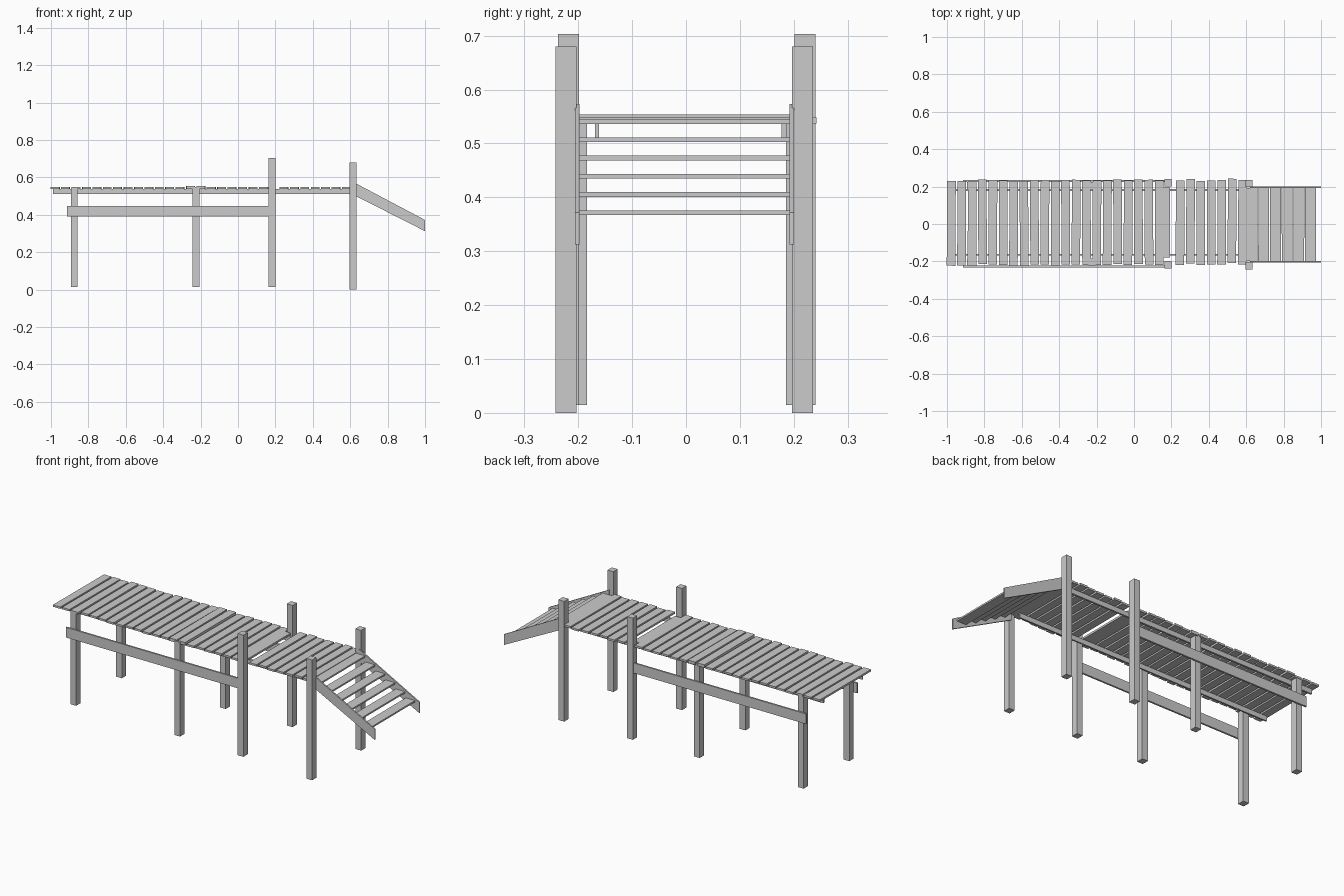
import bpy, bmesh, math, random
from mathutils import Matrix

if "Cube" in bpy.data.objects:
    bpy.data.objects.remove(bpy.data.objects["Cube"])

random.seed(4)


def box(name, x, y, z, yaw=0.0):
    """Axis-aligned box from (min, max) ranges, optionally turned about z."""
    size = [b - a for a, b in (x, y, z)]
    mid = [(a + b) / 2 for a, b in (x, y, z)]
    bm = bmesh.new()
    bmesh.ops.create_cube(bm, size=1, matrix=Matrix.Diagonal((*size, 1)))
    me = bpy.data.meshes.new(name)
    bm.to_mesh(me)
    bm.free()
    ob = bpy.data.objects.new(name, me)
    ob.location = mid
    ob.rotation_euler.z = yaw
    bpy.context.collection.objects.link(ob)
    return ob


def side_board(name, profile, y0, y1):
    """Extrude an x-z profile between two y values."""
    bm = bmesh.new()
    face = bm.faces.new([bm.verts.new((x, y0, z)) for x, z in profile])
    ext = bmesh.ops.extrude_face_region(bm, geom=[face])
    for v in ext["geom"]:
        if isinstance(v, bmesh.types.BMVert):
            v.co.y = y1
    bmesh.ops.recalc_face_normals(bm, faces=bm.faces)
    me = bpy.data.meshes.new(name)
    bm.to_mesh(me)
    bm.free()
    ob = bpy.data.objects.new(name, me)
    bpy.context.collection.objects.link(ob)
    return ob


# Posts: centre x, front centre y, back centre y, bottom, top
posts = [
    ("end_post", -0.875, -0.203, 0.205, 0.015, 0.546),
    ("middle_post", -0.225, -0.203, 0.205, 0.015, 0.548),
    ("tall_post", 0.182, -0.218, 0.221, 0.015, 0.703),
    ("stair_post", 0.615, -0.223, 0.216, 0.0, 0.68),
]
for name, x, yf, yb, z0, z1 in posts:
    for side, y in (("front", yf), ("back", yb)):
        box(f"{side}_{name}", (x - 0.018, x + 0.018),
            (y - 0.0195, y + 0.0195), (z0, z1))

# Side braces along the outside of the short posts
box("front_brace", (-0.915, 0.166), (-0.232, -0.222), (0.39, 0.447))
box("back_brace", (-0.915, 0.166), (0.224, 0.234), (0.39, 0.447))

# Joists under the deck
box("front_joist", (-0.99, 0.6), (-0.169, -0.161), (0.51, 0.537))
box("back_joist", (-0.99, 0.6), (0.177, 0.187), (0.51, 0.537))

# Deck planks, slightly uneven
for i in range(29):
    x = -0.977 + i * 0.0556
    y0, y1 = (-0.22, 0.232) if i < 21 else (-0.215, 0.236)
    shift = random.uniform(-0.006, 0.006)
    yaw = random.uniform(-0.008, 0.008)
    lift = 0.006 if i in (13, 14) else 0.0
    half = 0.023
    if i == 21:                      # short plank between the tall posts
        y0, y1, shift, yaw, half = -0.178, 0.195, 0, 0, 0.021
        x = 0.172
    box(f"deck_plank_{i + 1}", (x - half, x + half),
        (y0 + shift, y1 + shift), (0.537, 0.548 + lift), yaw)

# Stair side boards with upright end cuts
profile = [(0.62, 0.505), (0.62, 0.573), (1.0, 0.372), (1.0, 0.312)]
side_board("front_stair_side", profile, -0.206, -0.198)
side_board("back_stair_side", profile, 0.192, 0.2)

# Stair treads
for i in range(6):
    x0 = 0.602 + i * 0.0626
    z = 0.545 - i * 0.0338
    box(f"stair_tread_{i + 1}", (x0, x0 + 0.058), (-0.199, 0.193),
        (z - 0.009, z), random.uniform(-0.006, 0.006))
